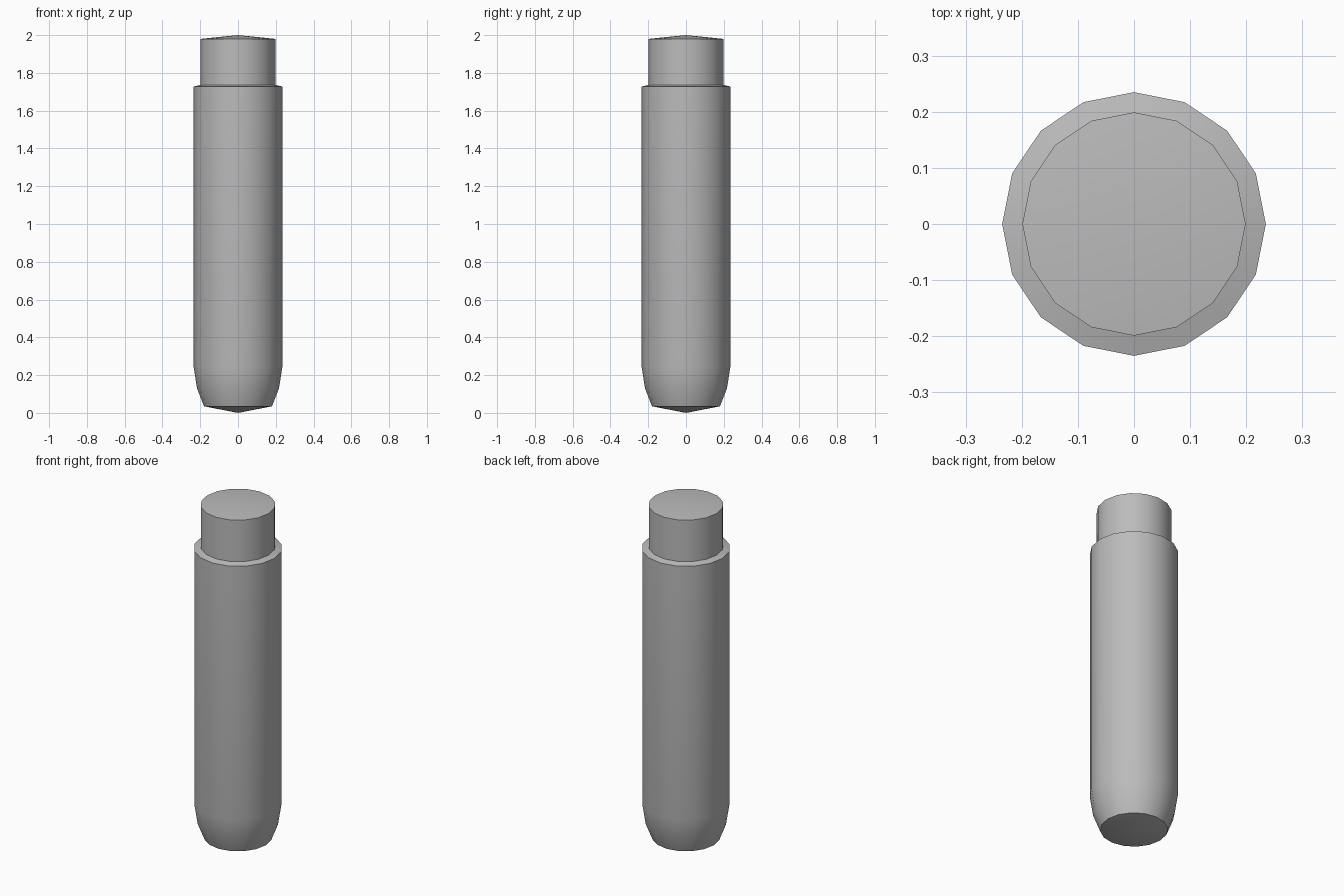
import bpy, bmesh, math

if "Cube" in bpy.data.objects:
    bpy.data.objects.remove(bpy.data.objects["Cube"])

SIDES = 16

grey = bpy.data.materials.new("mid grey")
grey.diffuse_color = (0.5, 0.5, 0.5, 1)
grey.use_nodes = True
grey.node_tree.nodes["Principled BSDF"].inputs["Base Color"].default_value = grey.diffuse_color


def lathe(name, profile):
    """Revolve a (radius, height) profile round z, closing it to points at radius 0."""
    bm = bmesh.new()
    rings = []
    for r, z in profile:
        if r == 0:
            rings.append([bm.verts.new((0, 0, z))] * SIDES)
        else:
            rings.append([bm.verts.new((r * math.cos(math.tau * i / SIDES),
                                        r * math.sin(math.tau * i / SIDES), z))
                          for i in range(SIDES)])
    for low, high in zip(rings, rings[1:]):
        for i in range(SIDES):
            j = (i + 1) % SIDES
            corners = dict.fromkeys((low[i], low[j], high[j], high[i]))
            bm.faces.new(list(corners))
    bmesh.ops.recalc_face_normals(bm, faces=bm.faces)
    mesh = bpy.data.meshes.new(name)
    bm.to_mesh(mesh)
    bm.free()
    mesh.materials.append(grey)
    obj = bpy.data.objects.new(name, mesh)
    bpy.context.collection.objects.link(obj)
    bpy.ops.object.select_all(action='DESELECT')
    obj.select_set(True)
    bpy.context.view_layer.objects.active = obj
    bpy.ops.object.shade_smooth_by_angle(angle=math.radians(40))
    return obj


# rounded base, straight body, shoulder, narrow neck and shallow domed cap
lathe("stepped_pin", [
    (0, 0), (0.18, 0.035), (0.217, 0.13), (0.235, 0.245),
    (0.235, 1.727), (0.199, 1.737), (0.199, 1.98), (0, 2.0),
])
